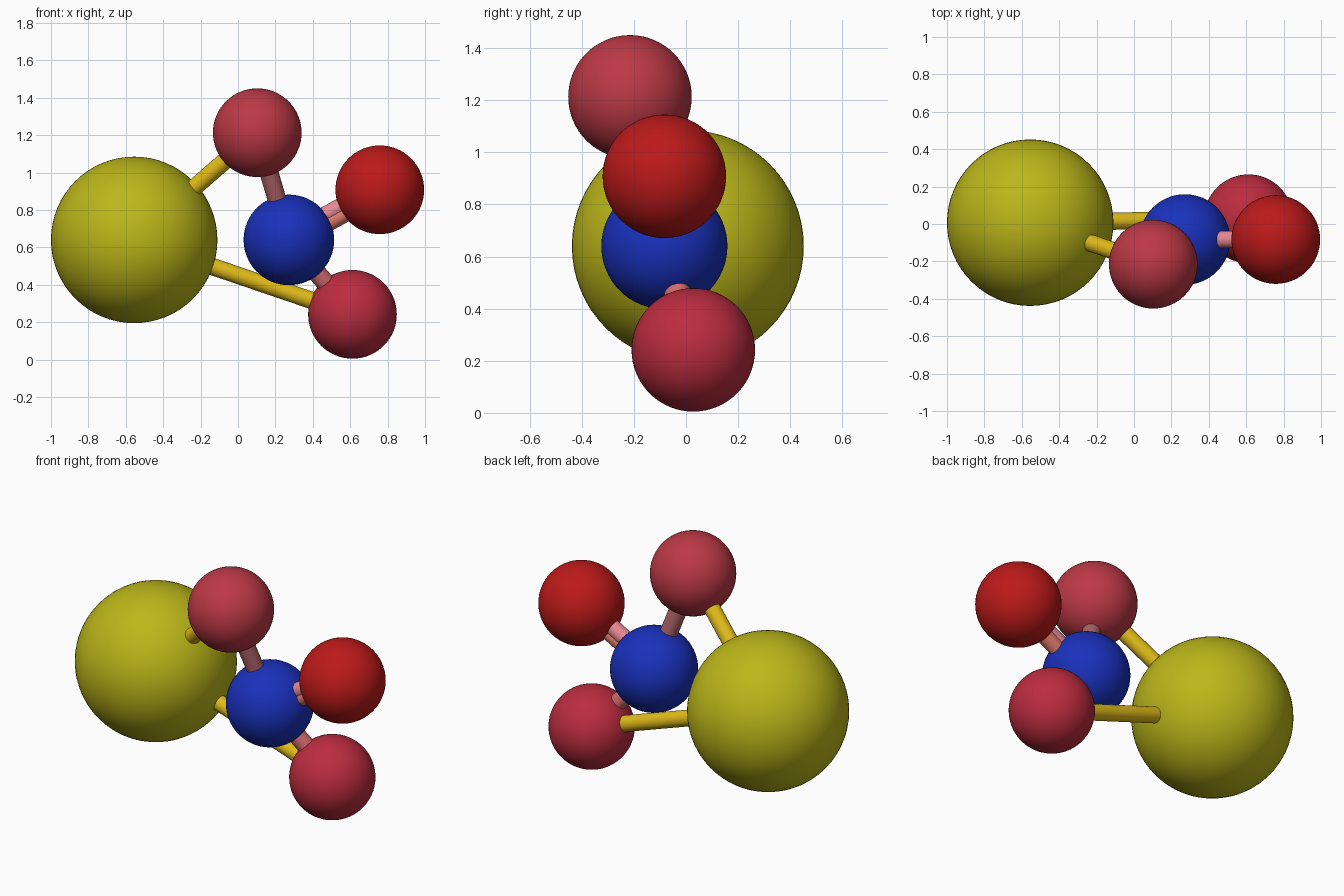
import bpy
from mathutils import Vector

if "Cube" in bpy.data.objects:
    bpy.data.objects.remove(bpy.data.objects["Cube"])


def finish(obj, name, color):
    obj.name = name
    mat = bpy.data.materials.new(name + "_colour")
    mat.diffuse_color = (*color, 1)
    mat.use_nodes = True
    mat.node_tree.nodes["Principled BSDF"].inputs["Base Color"].default_value = mat.diffuse_color
    obj.data.materials.append(mat)
    bpy.ops.object.shade_smooth_by_angle()
    return obj


def ball(name, center, radius, color):
    bpy.ops.mesh.primitive_uv_sphere_add(segments=64, ring_count=32,
                                         radius=radius, location=center)
    return finish(bpy.context.object, name, color)


def rod(name, a, b, radius, color, offset=(0, 0, 0)):
    # Cylinder running between two ball centres, optionally shifted sideways
    a, b = Vector(a) + Vector(offset), Vector(b) + Vector(offset)
    d = b - a
    bpy.ops.mesh.primitive_cylinder_add(
        vertices=32, radius=radius, depth=d.length, location=(a + b) / 2,
        rotation=d.to_track_quat('Z', 'Y').to_euler())
    return finish(bpy.context.object, name, color)


# Ball centres
LARGE = (-0.555, 0.007, 0.64)
HUB = (0.272, -0.083, 0.64)
UPPER = (0.103, -0.215, 1.213)
LOWER = (0.612, 0.028, 0.242)
OUTER = (0.758, -0.083, 0.908)

# Balls
ball("large_yellow_ball", LARGE, 0.445, (0.50, 0.47, 0.01))
ball("blue_hub_ball", HUB, 0.242, (0.01, 0.03, 0.50))
ball("upper_pink_ball", UPPER, 0.237, (0.50, 0.04, 0.06))
ball("lower_pink_ball", LOWER, 0.237, (0.50, 0.025, 0.05))
ball("outer_red_ball", OUTER, 0.237, (0.50, 0.01, 0.01))

# Yellow rods from the large ball
rod("upper_yellow_rod", LARGE, UPPER, 0.046, (0.75, 0.50, 0.01))
rod("lower_yellow_rod", LARGE, LOWER, 0.046, (0.75, 0.50, 0.01))

# Single rods from the hub
rod("upper_hub_rod", HUB, UPPER, 0.05, (0.40, 0.12, 0.13))
rod("lower_hub_rod", HUB, LOWER, 0.05, (0.65, 0.15, 0.15))

# Double rod, side by side across its own direction
d = (Vector(OUTER) - Vector(HUB)).normalized()
side = d.cross(Vector((0, 1, 0))).normalized() * 0.022
if side.z < 0:
    side = -side
rod("outer_rod_top", HUB, OUTER, 0.046, (0.80, 0.25, 0.30), side)
rod("outer_rod_bottom", HUB, OUTER, 0.046, (0.75, 0.20, 0.15), -side)
